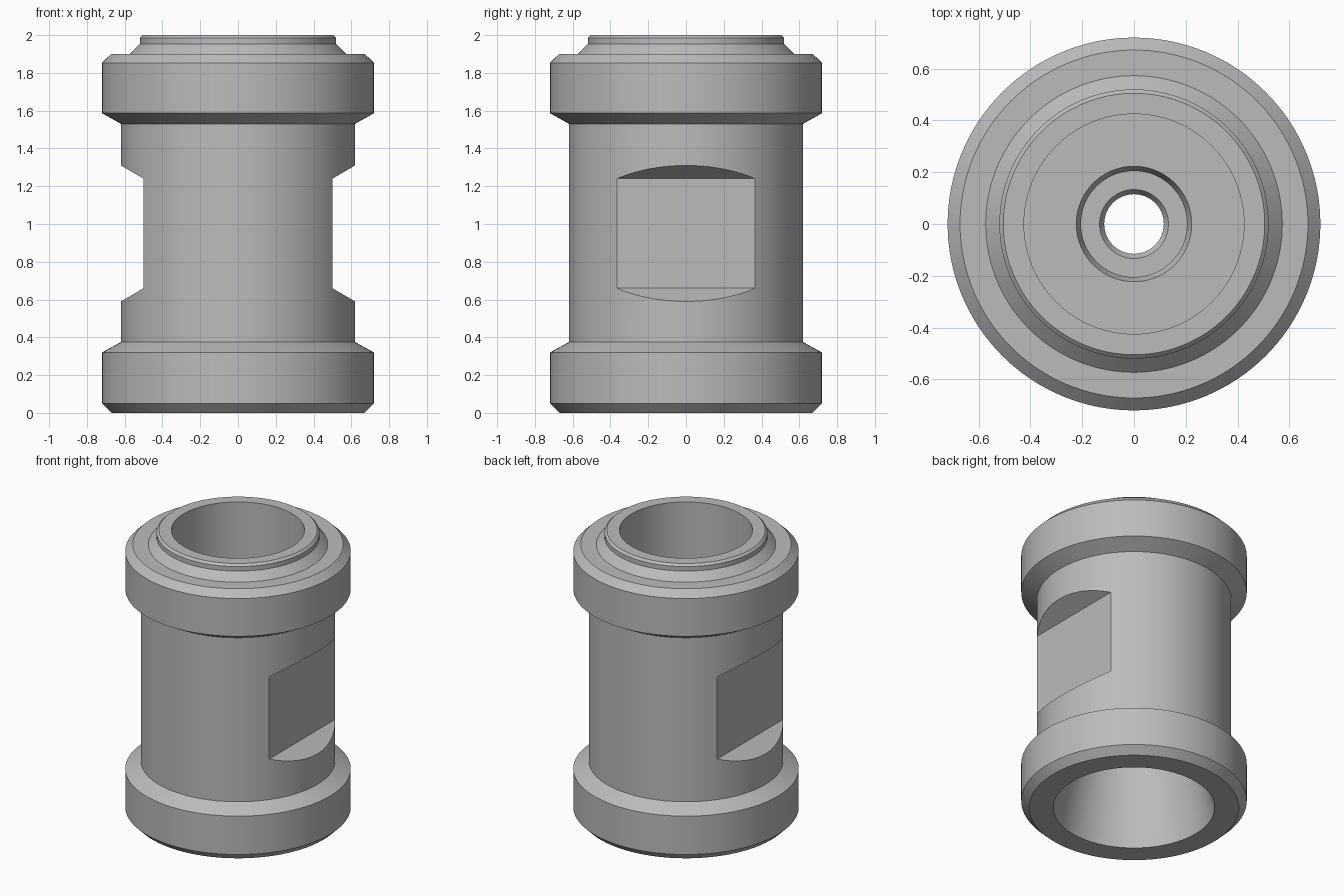
import bpy
import bmesh
import math

cube = bpy.data.objects.get("Cube")
if cube:
    bpy.data.objects.remove(cube, do_unlink=True)

SEGMENTS = 128

steel = bpy.data.materials.new("grey steel")
steel.use_nodes = True
GREY = (0.5, 0.5, 0.5, 1)
steel.diffuse_color = GREY
steel.node_tree.nodes["Principled BSDF"].inputs["Base Color"].default_value = GREY


def make_object(name, bm):
    bmesh.ops.recalc_face_normals(bm, faces=bm.faces)
    mesh = bpy.data.meshes.new(name)
    bm.to_mesh(mesh)
    bm.free()
    mesh.materials.append(steel)
    obj = bpy.data.objects.new(name, mesh)
    bpy.context.collection.objects.link(obj)
    return obj


def lathe(name, profile):
    """Revolve a closed (radius, height) profile around z."""
    bm = bmesh.new()
    verts = [bm.verts.new((r, 0, z)) for r, z in profile]
    edges = [bm.edges.new((v, verts[i - 1])) for i, v in enumerate(verts)]
    bmesh.ops.spin(bm, geom=verts + edges, cent=(0, 0, 0), axis=(0, 0, 1),
                   angle=2 * math.pi, steps=SEGMENTS, use_merge=True)
    bmesh.ops.remove_doubles(bm, verts=bm.verts, dist=0.0001)
    return make_object(name, bm)


def flat_cutter(name, side):
    """Prism with sloped ends that mills a wrench flat."""
    outline = [(0.5, 0.66), (0.5, 1.24), (0.8, 1.415), (0.8, 0.485)]
    bm = bmesh.new()
    face = bm.faces.new([bm.verts.new((side * x, -1, z)) for x, z in outline])
    ext = bmesh.ops.extrude_face_region(bm, geom=[face])
    moved = [v for v in ext["geom"] if isinstance(v, bmesh.types.BMVert)]
    bmesh.ops.translate(bm, verts=moved, vec=(0, 2, 0))
    obj = make_object(name, bm)
    obj.hide_render = True
    return obj


# Outer wall with both collars and the raised lip
outer = [
    (0.67, 0), (0.72, 0.05), (0.72, 0.32), (0.62, 0.375),
    (0.62, 1.53), (0.72, 1.587), (0.72, 1.853), (0.672, 1.9),
    (0.573, 1.9), (0.52, 1.953), (0.52, 1.985), (0.505, 2),
]
# Top bore, stepped seat, through hole and tapered bottom socket
inner = [
    (0.425, 2), (0.425, 1.25), (0.223, 1.25), (0.205, 1.2),
    (0.205, 1.05), (0.133, 1.05), (0.115, 1.02), (0.115, 0.75),
    (0.39, 0.75), (0.39, 0.59), (0.515, 0),
]
body = lathe("coupling_body", outer + inner)

# Wrench flats on the left and right
for label, side in (("left", 1), ("right", -1)):
    cutter = flat_cutter(label + "_flat_cutter", side)
    cut = body.modifiers.new(label + "_flat", "BOOLEAN")
    cut.operation = "DIFFERENCE"
    cut.solver = "EXACT"
    cut.object = cutter
    bpy.context.view_layer.objects.active = body
    bpy.ops.object.modifier_apply(modifier=cut.name)
    bpy.data.objects.remove(cutter, do_unlink=True)

# Smooth round walls with crisp machined edges
bpy.ops.object.select_all(action="DESELECT")
body.select_set(True)
bpy.context.view_layer.objects.active = body
bpy.ops.object.shade_smooth_by_angle(angle=math.radians(15))
